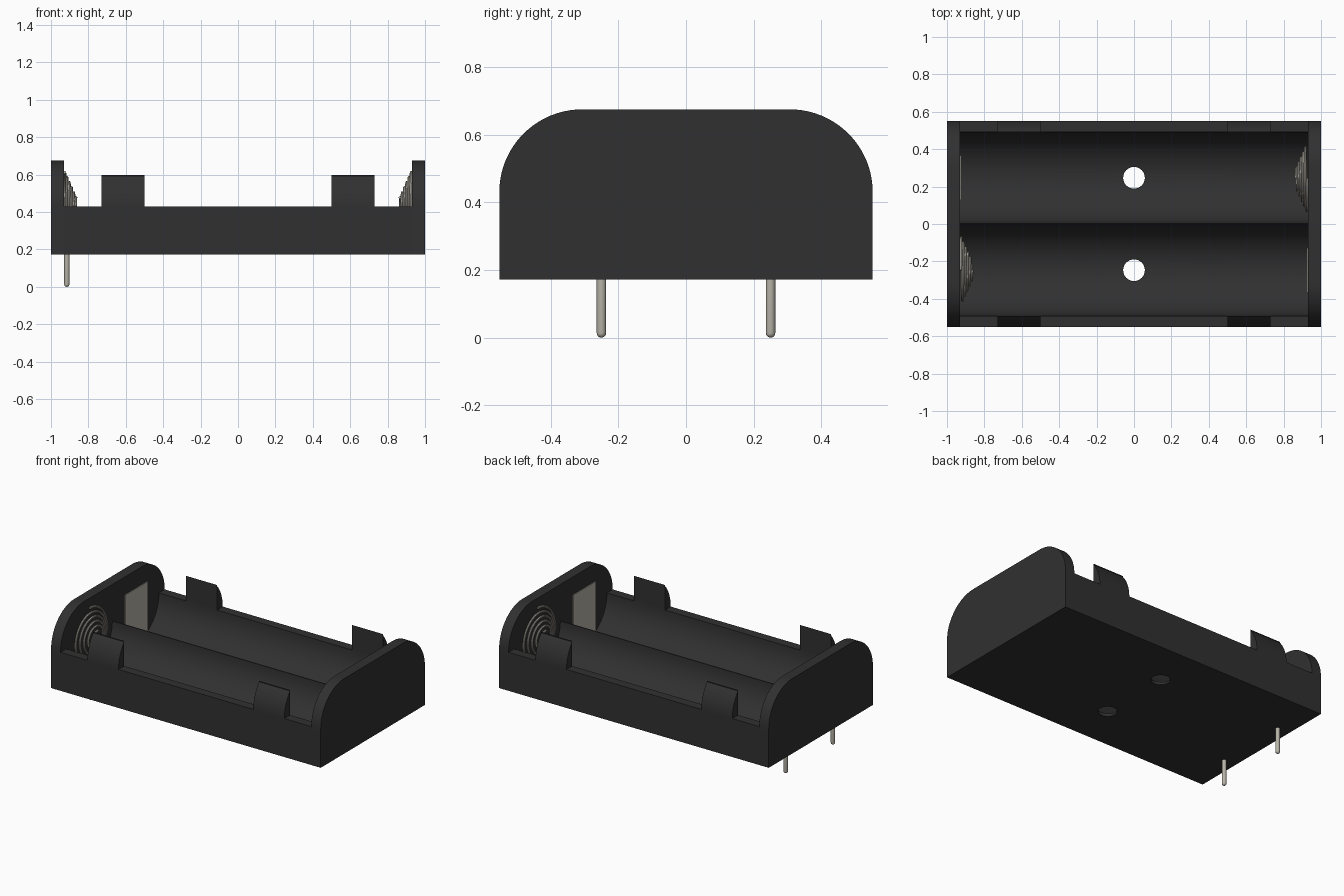
import bpy, bmesh
from math import sin, cos, pi
from mathutils import Matrix

if "Cube" in bpy.data.objects:
    bpy.data.objects.remove(bpy.data.objects["Cube"])


def material(name, rgb):
    m = bpy.data.materials.new(name)
    m.use_nodes = True
    m.diffuse_color = (*rgb, 1)
    m.node_tree.nodes["Principled BSDF"].inputs["Base Color"].default_value = (*rgb, 1)
    return m


BLACK = material("black plastic", (0.03, 0.03, 0.03))
METAL = material("nickel metal", (0.47, 0.45, 0.39))

HALF_Y, FLOOR, RIM = 0.552, 0.172, 0.43   # tray half width, underside, rim height
INNER = 0.93                              # inner face of the end walls
CELL_Y, CELL_R = 0.247, 0.244             # cell trough centre and radius
ROUND = 0.245                             # rounding of the upper outer corners


def finish(name, bm, mat):
    bmesh.ops.recalc_face_normals(bm, faces=bm.faces)
    me = bpy.data.meshes.new(name)
    bm.to_mesh(me)
    bm.free()
    me.materials.append(mat)
    ob = bpy.data.objects.new(name, me)
    bpy.context.collection.objects.link(ob)
    return ob


def smooth(ob):
    bpy.ops.object.select_all(action='DESELECT')
    ob.select_set(True)
    bpy.context.view_layer.objects.active = ob
    bpy.ops.object.shade_smooth_by_angle(angle=0.6)


def prism(name, outline, x0, x1, mat):
    """Extrude a (y, z) outline along x."""
    bm = bmesh.new()
    face = bm.faces.new([bm.verts.new((x0, y, z)) for y, z in outline])
    ext = bmesh.ops.extrude_face_region(bm, geom=[face])["geom"]
    bmesh.ops.translate(bm, vec=(x1 - x0, 0, 0),
                        verts=[v for v in ext if isinstance(v, bmesh.types.BMVert)])
    return finish(name, bm, mat)


def arc(cy, cz, r, a0, a1, n):
    return [(cy + r * cos(a0 + (a1 - a0) * i / n), cz + r * sin(a0 + (a1 - a0) * i / n))
            for i in range(n + 1)]


# Tray with two half-round troughs
outline = [(-HALF_Y, FLOOR), (HALF_Y, FLOOR), (HALF_Y, RIM)]
for cy in (CELL_Y, -CELL_Y):
    outline += arc(cy, RIM, CELL_R, 0, -pi, 32)
outline.append((-HALF_Y, RIM))
tray = prism("tray", outline, -INNER, INNER, BLACK)

# Round holes through the trough floors
for cy in (CELL_Y, -CELL_Y):
    bm = bmesh.new()
    bmesh.ops.create_cone(bm, cap_ends=True, segments=32, radius1=0.058, radius2=0.058,
                          depth=0.4, matrix=Matrix.Translation((0, cy, FLOOR)))
    cutter = finish("hole_cutter", bm, BLACK)
    mod = tray.modifiers.new("hole", 'BOOLEAN')
    mod.object, mod.operation, mod.solver = cutter, 'DIFFERENCE', 'EXACT'
    bpy.context.view_layer.objects.active = tray
    bpy.ops.object.modifier_apply(modifier=mod.name)
    bpy.data.objects.remove(cutter)
smooth(tray)

# End walls with rounded top corners
c = HALF_Y - ROUND
wall = ([(-HALF_Y, FLOOR), (HALF_Y, FLOOR)] + arc(c, RIM, ROUND, 0, pi / 2, 20)
        + arc(-c, RIM, ROUND, pi / 2, pi, 20))
for side, label in ((1, "left"), (-1, "right")):
    smooth(prism(label + "_end_wall", wall, side * INNER, side, BLACK))

# Retaining clips: curved outside, upright inside, pointed on top
for sy, depth in ((1, "back"), (-1, "front")):
    clip = [(sy * y, z) for y, z in
            [(CELL_Y + CELL_R, RIM)] + arc(c, RIM, ROUND, 0, 0.72, 12)
            + [(CELL_Y + CELL_R, 0.598)]]
    for sx, label in ((1, "left"), (-1, "right")):
        smooth(prism(f"{depth}_{label}_clip", clip, sx * 0.5, sx * 0.73, BLACK))

# Contacts: each end has a flat plate for one cell and a conical spring for the other
TURNS, STEPS = 5, 36
for s, label in ((1, "left"), (-1, "right")):
    plate_y = -s * CELL_Y
    bottom = arc(plate_y, RIM, CELL_R, -pi / 2 - 0.51, -pi / 2 + 0.51, 10)
    plate = bottom + [(plate_y + 0.12, 0.555), (plate_y - 0.12, 0.555)]
    prism(label + "_contact_plate", plate, s * INNER, s * (INNER - 0.005), METAL)

    cu = bpy.data.curves.new(label + "_spring", 'CURVE')
    cu.dimensions = '3D'
    cu.bevel_depth, cu.bevel_resolution, cu.use_fill_caps = 0.0075, 2, True
    sp = cu.splines.new('POLY')
    n = TURNS * STEPS
    sp.points.add(n)
    for i, p in enumerate(sp.points):
        t = i / n
        a = 2 * pi * TURNS * t + pi / 2
        r = 0.182 - 0.135 * t
        p.co = (s * (INNER - 0.004 - 0.06 * t), s * (CELL_Y + r * cos(a)), RIM + r * sin(a), 1)
    cu.materials.append(METAL)
    spring = bpy.data.objects.new(label + "_spring", cu)
    bpy.context.collection.objects.link(spring)
    bpy.ops.object.select_all(action='DESELECT')
    spring.select_set(True)
    bpy.context.view_layer.objects.active = spring
    bpy.ops.object.convert(target='MESH')
    smooth(spring)

# Solder pins with rounded tips
PIN_R = 0.014
for sy, label in ((1, "back"), (-1, "front")):
    bm = bmesh.new()
    profile = arc(0, PIN_R, PIN_R, -pi / 2, 0, 5) + [(PIN_R, FLOOR + 0.005)]
    vs = [bm.verts.new((r, 0, z)) for r, z in profile]
    es = [bm.edges.new(pair) for pair in zip(vs, vs[1:])]
    bmesh.ops.spin(bm, geom=vs + es, cent=(0, 0, 0), axis=(0, 0, 1),
                   angle=2 * pi, steps=16, use_duplicate=False)
    bmesh.ops.remove_doubles(bm, verts=bm.verts, dist=0.0001)
    bmesh.ops.translate(bm, verts=bm.verts, vec=(-0.915, sy * 0.25, 0))
    smooth(finish(label + "_pin", bm, METAL))
